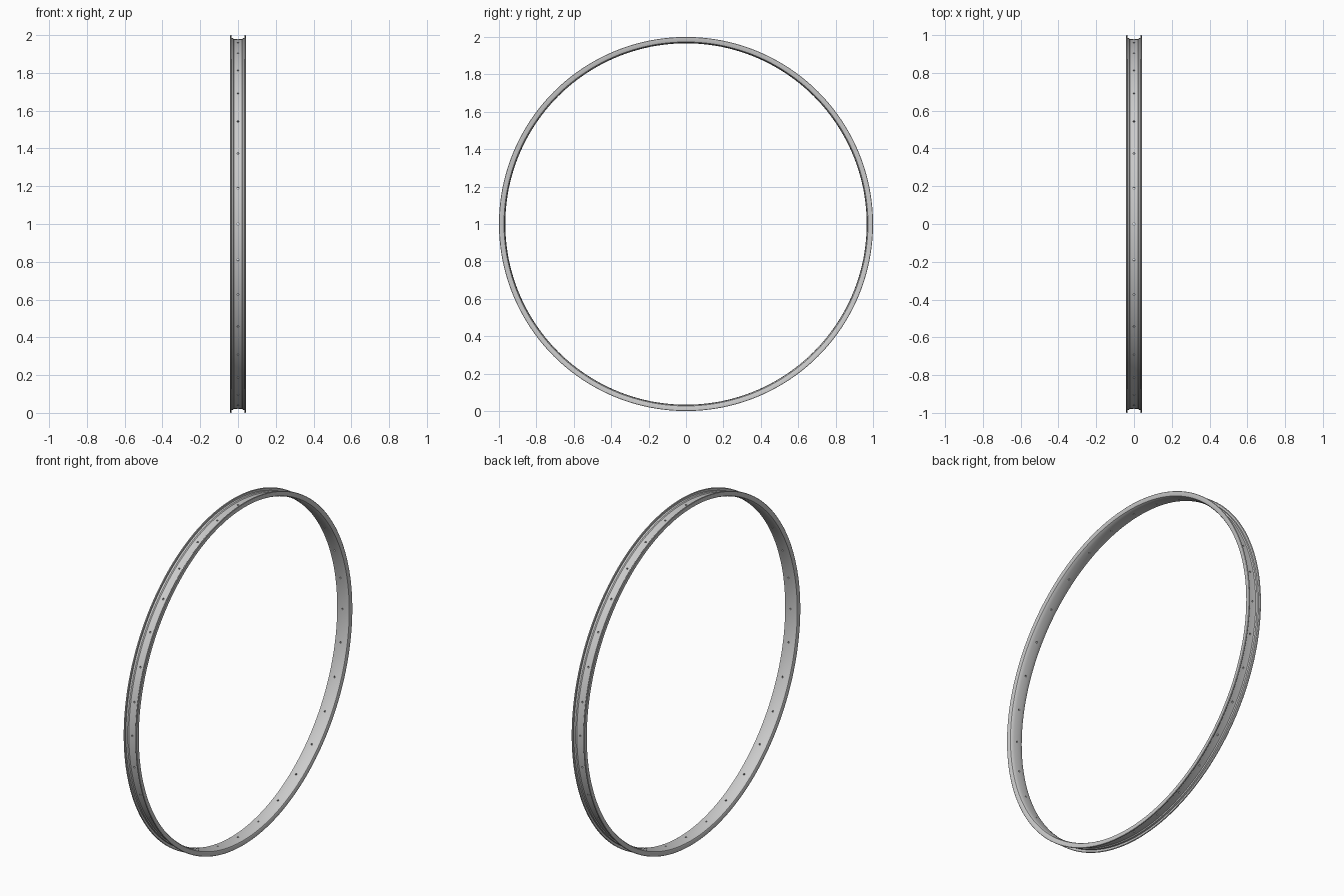
import bpy, bmesh
from math import sin, cos, pi, tau
from mathutils import Matrix, Vector

if "Cube" in bpy.data.objects:
    bpy.data.objects.remove(bpy.data.objects["Cube"])

SEGS, HOLES = 192, 32
CENTRE = Vector((0, 0, 1))

# Half cross-section (x, radius): inner crown -> side wall -> bead lip -> tyre well
half = [(0.0, 0.966), (0.018, 0.967), (0.032, 0.969), (0.039, 0.973), (0.0415, 0.978),
        (0.0415, 0.998), (0.040, 1.0), (0.036, 1.0), (0.034, 0.998), (0.034, 0.996),
        (0.036, 0.993), (0.036, 0.985), (0.026, 0.984), (0.021, 0.979), (0.0, 0.978)]
profile = half + [(-x, r) for x, r in reversed(half[1:-1])]


def make_object(name, bm):
    mesh = bpy.data.meshes.new(name)
    bmesh.ops.recalc_face_normals(bm, faces=bm.faces)
    bm.to_mesh(mesh)
    bm.free()
    obj = bpy.data.objects.new(name, mesh)
    bpy.context.collection.objects.link(obj)
    return obj


# Rim: closed cross-section swept about the x axis
bm = bmesh.new()
rings = []
for i in range(SEGS):
    a = tau * i / SEGS
    rings.append([bm.verts.new(CENTRE + Vector((x, r * cos(a), r * sin(a)))) for x, r in profile])
n = len(profile)
for i in range(SEGS):
    a, b = rings[i], rings[(i + 1) % SEGS]
    for j in range(n):
        k = (j + 1) % n
        bm.faces.new((a[j], a[k], b[k], b[j]))
rim = make_object("wheel_rim", bm)

# Spoke holes: radial cylinders joined into one cutter
bm = bmesh.new()
for i in range(HOLES):
    a = tau * i / HOLES
    m = (Matrix.Translation(CENTRE) @ Matrix.Rotation(a, 4, 'X')
         @ Matrix.Translation((0, 0, 0.972)))
    bmesh.ops.create_cone(bm, cap_ends=True, segments=12, radius1=0.005, radius2=0.005,
                          depth=0.04, matrix=m)
cutter = make_object("spoke_hole_cutter", bm)
cutter.hide_render = True

# Cut the holes, then smooth the faces
mod = rim.modifiers.new("spoke_holes", 'BOOLEAN')
mod.operation = 'DIFFERENCE'
mod.solver = 'EXACT'
mod.object = cutter
bpy.context.view_layer.objects.active = rim
rim.select_set(True)
bpy.ops.object.modifier_apply(modifier=mod.name)
bpy.data.objects.remove(cutter)
bpy.ops.object.shade_smooth_by_angle(angle=pi / 6)
